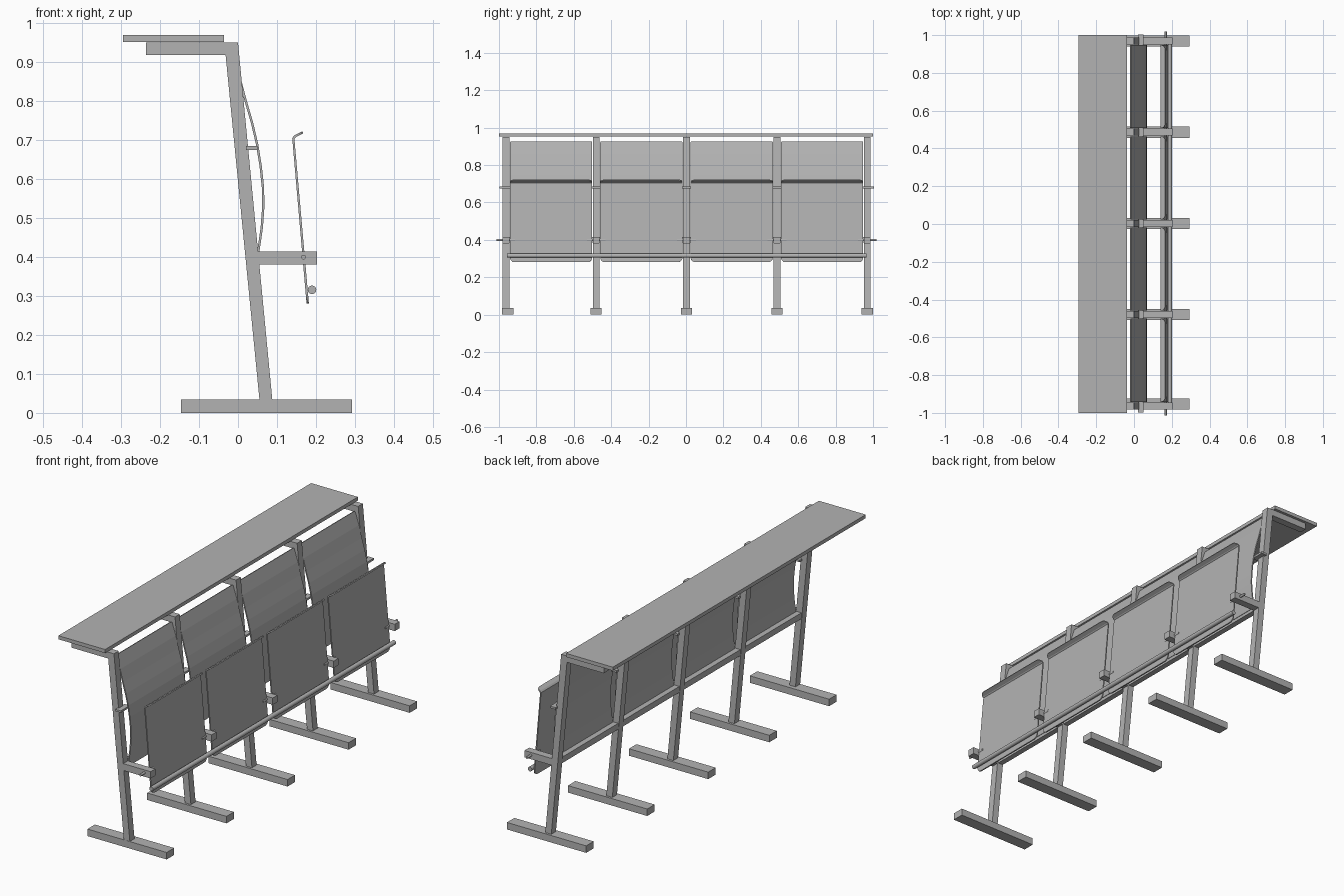
import bpy, bmesh, math
from mathutils import Vector

cube = bpy.data.objects.get("Cube")
if cube:
    bpy.data.objects.remove(cube, do_unlink=True)

grey = bpy.data.materials.new("plain grey")
grey.use_nodes = True
GREY = (0.45, 0.45, 0.45, 1)
grey.diffuse_color = GREY
grey.node_tree.nodes["Principled BSDF"].inputs["Base Color"].default_value = GREY


def finish(name, bm):
    bmesh.ops.recalc_face_normals(bm, faces=bm.faces)
    mesh = bpy.data.meshes.new(name)
    bm.to_mesh(mesh)
    bm.free()
    mesh.materials.append(grey)
    obj = bpy.data.objects.new(name, mesh)
    bpy.context.collection.objects.link(obj)
    return obj


def prism(name, outline, y, width):
    """Extrude an x-z outline along y, centred on y."""
    bm = bmesh.new()
    face = bm.faces.new([bm.verts.new((x, y - width / 2, z)) for x, z in outline])
    ext = bmesh.ops.extrude_face_region(bm, geom=[face])
    verts = [v for v in ext["geom"] if isinstance(v, bmesh.types.BMVert)]
    bmesh.ops.translate(bm, verts=verts, vec=(0, width, 0))
    return finish(name, bm)


def box(name, x0, x1, z0, z1, y, width):
    return prism(name, [(x0, z0), (x1, z0), (x1, z1), (x0, z1)], y, width)


def rod(name, x, z, radius, y, length, sides=16):
    ring = [(x + radius * math.cos(math.tau * i / sides),
             z + radius * math.sin(math.tau * i / sides)) for i in range(sides)]
    obj = prism(name, ring, y, length)
    for p in obj.data.polygons:
        p.use_smooth = len(p.vertices) == 4
    return obj


def panel(name, path, y, width, radius):
    """Thin sheet that follows an x-z path, with rounded corners."""
    pts = [Vector(p) for p in path]
    dist = [0]
    for a, b in zip(pts, pts[1:]):
        dist.append(dist[-1] + (b - a).length)
    total = dist[-1]
    arc = [radius * (1 - math.cos(i * math.pi / 10)) for i in range(6)]
    stops = sorted({round(s, 5) for s in dist + arc + [total - a for a in arc]})
    bm = bmesh.new()
    rows = []
    for s in stops:
        k = max(i for i in range(len(pts) - 1) if dist[i] <= s + 1e-6)
        p = pts[k].lerp(pts[k + 1], (s - dist[k]) / (dist[k + 1] - dist[k]))
        gap = max(0, radius - min(s, total - s))
        half = width / 2 - radius + math.sqrt(max(0, radius ** 2 - gap ** 2))
        rows.append([bm.verts.new((p.x, y + e * half, p.y)) for e in (-1, 1)])
    for a, b in zip(rows, rows[1:]):
        bm.faces.new((a[0], a[1], b[1], b[0]))
    obj = finish(name, bm)
    sheet = obj.modifiers.new("thickness", "SOLIDIFY")
    sheet.thickness = 0.006
    sheet.offset = 0
    return obj


PITCH = 0.483
posts = [0.003 + PITCH * i for i in range(-2, 3)]

# Supports: foot, leaning post, desk bracket, arm and pivot
for y in posts:
    box("foot", -0.146, 0.293, 0, 0.035, max(y, -0.953), 0.059)
    prism("post", [(0.055, 0.035), (0.088, 0.035), (0, 0.951), (-0.035, 0.951)], y, 0.037)
    box("desk_bracket", -0.236, -0.03, 0.919, 0.951, y, 0.037)
    box("arm", 0.045, 0.203, 0.381, 0.415, y, 0.037)
    rod("seat_pivot", 0.168, 0.4, 0.006, y, 0.1)
    box("back_clip", 0.02, 0.05, 0.675, 0.685, y, 0.07)

# Full-length parts
box("desk_top", -0.295, -0.036, 0.952, 0.97, 0, 2)
box("rear_rail", 0.022, 0.05, 0.385, 0.415, 0.003, 4 * PITCH)
rod("seat_tube", 0.19, 0.316, 0.011, 0.003, 4 * PITCH - 0.01)

# Curved backs and folded seats
back_path = [(-0.018, 0.925), (0.004, 0.86), (0.02, 0.8), (0.036, 0.745), (0.049, 0.69),
             (0.058, 0.635), (0.064, 0.58), (0.065, 0.53), (0.061, 0.475), (0.05, 0.4)]
seat_path = [(0.179, 0.281), (0.142, 0.705), (0.148, 0.711), (0.166, 0.72)]
for a, b in zip(posts, posts[1:]):
    mid = (a + b) / 2
    panel("backrest", back_path, mid, 0.44, 0.006)
    panel("seat", seat_path, mid, 0.44, 0.025)
